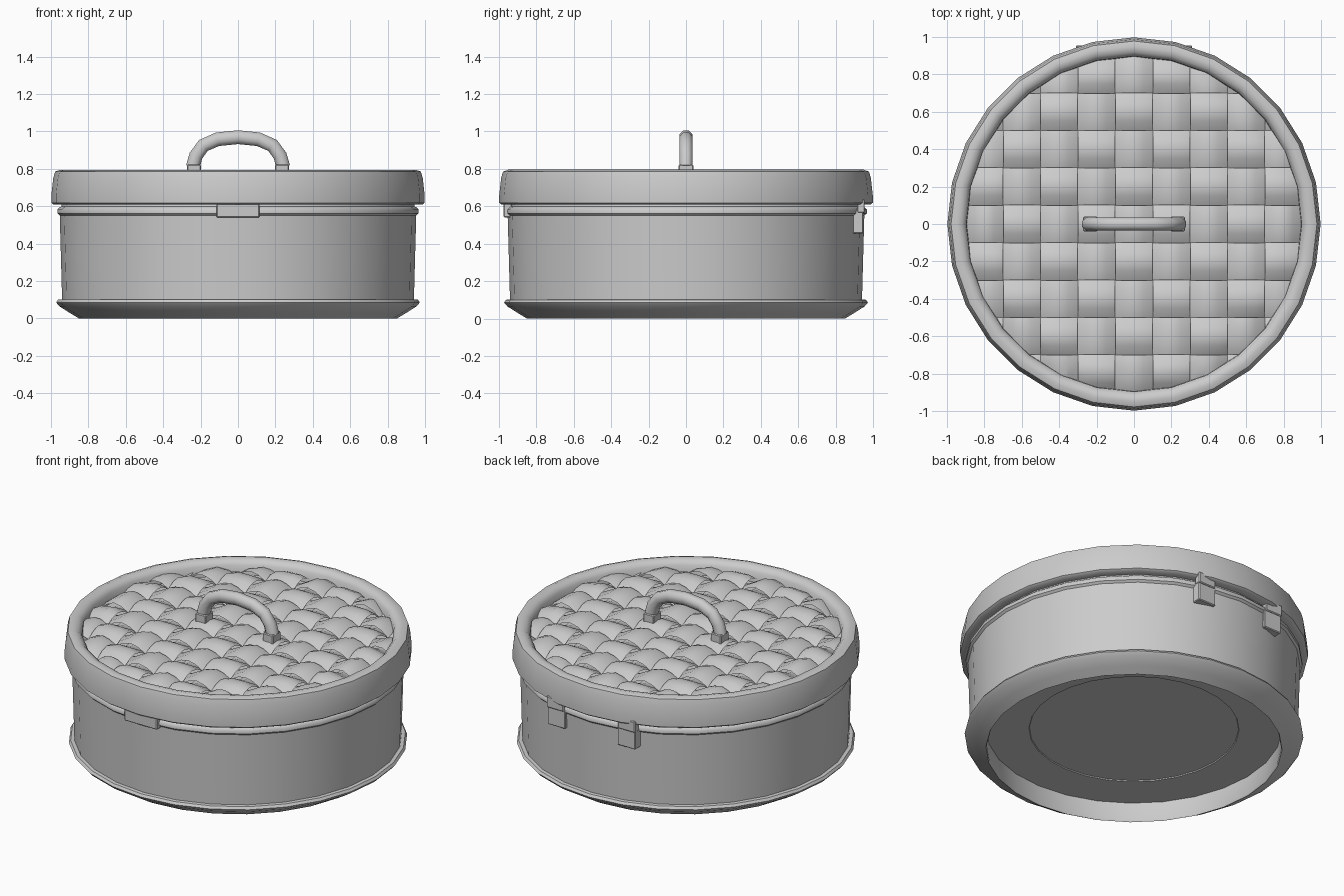
import bpy, bmesh, math
from mathutils import Vector

if "Cube" in bpy.data.objects:
    bpy.data.objects.remove(bpy.data.objects["Cube"])

def finish(name, bm, smooth=True, angle=45, recalc=True):
    if recalc:
        bmesh.ops.recalc_face_normals(bm, faces=bm.faces)
    me = bpy.data.meshes.new(name)
    bm.to_mesh(me)
    bm.free()
    ob = bpy.data.objects.new(name, me)
    bpy.context.collection.objects.link(ob)
    if smooth:
        bpy.ops.object.select_all(action='DESELECT')
        ob.select_set(True)
        bpy.context.view_layer.objects.active = ob
        bpy.ops.object.shade_smooth_by_angle(angle=math.radians(angle))
    return ob

def lathe(name, profile, n=28):
    """Spin a closed (r, z) profile around z; r = 0 points collapse to the axis."""
    bm = bmesh.new()
    rings = []
    for r, z in profile:
        if r == 0:
            rings.append([bm.verts.new((0, 0, z))] * n)
        else:
            rings.append([bm.verts.new((r * math.cos(2 * math.pi * k / n),
                                        r * math.sin(2 * math.pi * k / n), z)) for k in range(n)])
    for i, a in enumerate(rings):
        b = rings[(i + 1) % len(rings)]
        for k in range(n):
            vs = list(dict.fromkeys([a[k], a[(k + 1) % n], b[(k + 1) % n], b[k]]))
            if len(vs) > 2:
                bm.faces.new(vs)
    return finish(name, bm)

def box(name, lo, hi, bevel=0.005):
    lo, hi = Vector(lo), Vector(hi)
    bm = bmesh.new()
    bmesh.ops.create_cube(bm, size=1)
    for v in bm.verts:
        v.co = Vector((v.co[i] * (hi[i] - lo[i]) + (hi[i] + lo[i]) / 2 for i in range(3)))
    bmesh.ops.bevel(bm, geom=bm.edges[:], offset=bevel, segments=1, affect='EDGES')
    return finish(name, bm, smooth=False)

# Basket wall with a rolled top edge, and an inner lip under the lid
lathe("basket_wall", [(0.94, 0.08), (0.946, 0.3), (0.953, 0.55), (0.966, 0.562), (0.966, 0.582),
                      (0.955, 0.594), (0.945, 0.598), (0.94, 0.62), (0.90, 0.62), (0.89, 0.2)])
# Foot ring with an upright inner wall
lathe("foot_ring", [(0.85, 0.0), (0.90, 0.03), (0.955, 0.065), (0.972, 0.085), (0.962, 0.1),
                    (0.93, 0.103), (0.90, 0.15), (0.85, 0.15), (0.845, 0.01)])
# Recessed floor with a shallow step round the centre disc
lathe("basket_floor", [(0, 0.132), (0.6, 0.132), (0.603, 0.126), (0.87, 0.126), (0.87, 0.15), (0, 0.15)])
# Lid rim
lathe("lid_rim", [(0.94, 0.608), (0.985, 0.608), (0.998, 0.618), (0.998, 0.66), (0.988, 0.75),
                  (0.978, 0.785), (0.95, 0.795), (0.92, 0.788), (0.897, 0.765), (0.893, 0.70),
                  (0.94, 0.69)])
# Lid underside
lathe("lid_underside", [(0, 0.68), (0.94, 0.68), (0.94, 0.665), (0, 0.665)])

# Woven lid strips: over and under alternate every 0.2
R = 0.93
def weave(name, along_x):
    bm = bmesh.new()
    for row in range(-4, 5):
        grid = []
        for a in (-0.099, -0.05, 0.05, 0.099):
            c = row * 0.2 + a
            lim = math.sqrt(max(R * R - c * c, 0.0))
            line = []
            for k in range(-19, 20):
                t = max(-lim, min(lim, k * 0.05))
                phase = math.cos(math.pi * t / 0.2) * (1 if row % 2 == 0 else -1)
                z = 0.73 + 0.038 * phase * (1 if along_x else -1)
                z += 0.014 if abs(a) < 0.06 else 0
                # strips dip where they tuck under the rim
                z -= 0.25 * max(0.0, math.hypot(t, c) - 0.8)
                line.append(bm.verts.new((t, c, z) if along_x else (c, t, z)))
            grid.append(line)
        for p, q in zip(grid, grid[1:]):
            for k in range(len(p) - 1):
                f = [p[k], p[k + 1], q[k + 1], q[k]]
                bm.faces.new(f if along_x else f[::-1])
    bmesh.ops.remove_doubles(bm, verts=bm.verts, dist=0.0005)
    finish(name, bm, angle=50, recalc=False)
weave("weave_across", True)
weave("weave_lengthwise", False)

# Arched handle: rounded section swept along a low arch
path = [(-0.242, 0.81), (-0.225, 0.87), (-0.185, 0.925), (-0.11, 0.958), (0, 0.969)]
path += [(-x, z) for x, z in path[-2::-1]]
bm = bmesh.new()
rings = []
for i, (x, z) in enumerate(path):
    x0, z0 = path[max(i - 1, 0)]
    x1, z1 = path[min(i + 1, len(path) - 1)]
    d = Vector((x1 - x0, 0, z1 - z0)).normalized()
    nrm = Vector((-d.z, 0, d.x))
    rings.append([bm.verts.new(Vector((x, 0, z)) + nrm * 0.04 * math.sin(t) + Vector((0, 0.038 * math.cos(t), 0)))
                  for t in [2 * math.pi * (k + 0.5) / 8 for k in range(8)]])
for a, b in zip(rings, rings[1:]):
    for k in range(8):
        bm.faces.new((a[k], a[(k + 1) % 8], b[(k + 1) % 8], b[k]))
bm.faces.new(rings[0])
bm.faces.new(rings[-1])
finish("handle", bm, angle=50)

# Handle mounts and back hinges, one per side
for s, side in ((-1, "left"), (1, "right")):
    box("handle_mount_" + side, (s * 0.235 - 0.037, -0.04, 0.74), (s * 0.235 + 0.037, 0.04, 0.822))
    box("hinge_plate_" + side, (s * 0.245 - 0.062, 0.89, 0.455), (s * 0.245 + 0.062, 0.947, 0.58))
    box("hinge_knuckle_" + side, (s * 0.25 - 0.06, 0.915, 0.565), (s * 0.25 + 0.06, 0.955, 0.635))
# Front clasp
box("front_clasp", (-0.115, -0.975, 0.54), (0.115, -0.93, 0.62))
